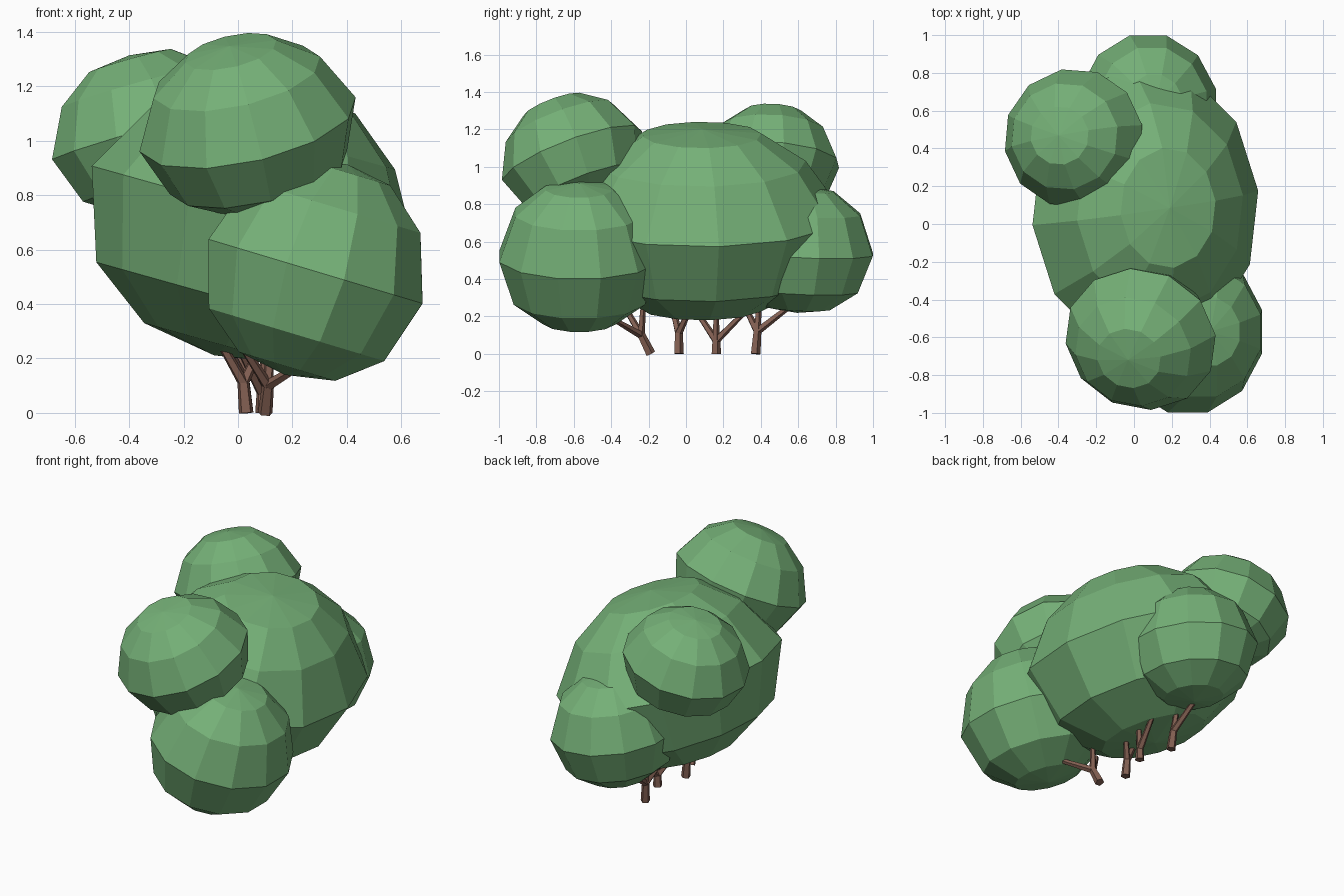
import bpy
import bmesh
import math
from mathutils import Vector, Matrix

if "Cube" in bpy.data.objects:
    bpy.data.objects.remove(bpy.data.objects["Cube"], do_unlink=True)


def make_material(name, rgb):
    mat = bpy.data.materials.new(name)
    mat.use_nodes = True
    mat.diffuse_color = (*rgb, 1)
    bsdf = mat.node_tree.nodes["Principled BSDF"]
    bsdf.inputs["Base Color"].default_value = (*rgb, 1)
    bsdf.inputs["Roughness"].default_value = 0.9
    return mat


LEAF = make_material("leaf green", (0.178, 0.435, 0.185))
BARK = make_material("bark brown", (0.225, 0.115, 0.084))


def finish(bm, name, mat):
    bmesh.ops.recalc_face_normals(bm, faces=bm.faces)
    mesh = bpy.data.meshes.new(name)
    bm.to_mesh(mesh)
    bm.free()
    mesh.materials.append(mat)
    obj = bpy.data.objects.new(name, mesh)
    bpy.context.collection.objects.link(obj)


SIDES = 12


def foliage(name, centre, radii, up, down, shoulder, axis, turn):
    """Faceted clump with its own dome and belly heights; its pole leans along axis."""
    profile = [(0.45, -0.9 * down), (0.82, -0.6 * down), (1, 0),
               (shoulder, 0.6 * up), (0.42, 0.93 * up)]
    bm = bmesh.new()
    rings = []
    for r, z in profile:
        angles = [math.tau * i / SIDES + turn for i in range(SIDES)]
        rings.append([bm.verts.new((r * math.cos(a), r * math.sin(a), z)) for a in angles])
    for low, high in zip(rings, rings[1:]):
        for i in range(SIDES):
            j = (i + 1) % SIDES
            bm.faces.new((low[i], low[j], high[j], high[i]))
    for ring, pole_z in ((rings[0], -0.98 * down), (rings[-1], up)):
        pole = bm.verts.new((0, 0, pole_z))
        for i in range(SIDES):
            bm.faces.new((ring[i], ring[(i + 1) % SIDES], pole))
    lean = Vector((0, 0, 1)).rotation_difference(Vector(axis)).to_matrix().to_4x4()
    bm.transform(Matrix.Translation(centre) @ lean @ Matrix.Diagonal((*radii, 1, 1)))
    finish(bm, name, LEAF)


foliage("main_foliage", (0.06, 0.085, 0.74), (0.625, 0.76), 0.48, 0.56, 0.735,
        (0.28, 0, 1), 0.12)
foliage("front_upper_foliage", (0.035, -0.61, 1.06), (0.41, 0.4), 0.315, 0.32, 0.77,
        (-0.23, -0.38, 1), 0.1)
foliage("front_lower_foliage", (0.285, -0.57, 0.52), (0.425, 0.443), 0.41, 0.405, 0.8,
        (0.3, 0, 1), 0.26)
foliage("back_upper_foliage", (-0.32, 0.455, 1.03), (0.383, 0.37), 0.295, 0.3, 0.77,
        (-0.28, 0.05, 1), 0.18)
foliage("back_lower_foliage", (0.075, 0.61, 0.55), (0.375, 0.403), 0.35, 0.34, 0.8,
        (0.1, 0.05, 1), 0.26)


def limb(bm, start, end, r1, r2):
    """Tapered five-sided stick between two points."""
    start, end = Vector(start), Vector(end)
    span = end - start
    rot = Vector((0, 0, 1)).rotation_difference(span).to_matrix().to_4x4()
    bmesh.ops.create_cone(bm, cap_ends=True, segments=5, radius1=r1, radius2=r2,
                          depth=span.length,
                          matrix=Matrix.Translation((start + end) / 2) @ rot)


# Trunks: base, fork point, then branch tips buried in the foliage
TRUNKS = {
    "front_trunk": ((0.1, -0.19, 0), (0.11, -0.24, 0.1),
                    [(0.24, -0.38, 0.18), (0.0, -0.34, 0.27), (0.12, -0.23, 0.27)]),
    "mid_front_trunk": ((0.03, -0.04, 0), (0.02, -0.04, 0.11),
                        [(-0.1, -0.09, 0.32), (0.09, 0.03, 0.26)]),
    "mid_back_trunk": ((0.09, 0.16, 0), (0.09, 0.16, 0.07),
                       [(0.0, 0.04, 0.25), (0.1, 0.16, 0.25), (0.12, 0.32, 0.23)]),
    "back_trunk": ((0.03, 0.37, 0), (0.02, 0.38, 0.12),
                   [(-0.06, 0.3, 0.28), (0.0, 0.39, 0.28), (0.0, 0.6, 0.29)]),
}
for name, (base, fork, tips) in TRUNKS.items():
    bm = bmesh.new()
    limb(bm, base, fork, 0.028, 0.023)
    for tip in tips:
        limb(bm, fork, tip, 0.021, 0.014)
    finish(bm, name, BARK)
